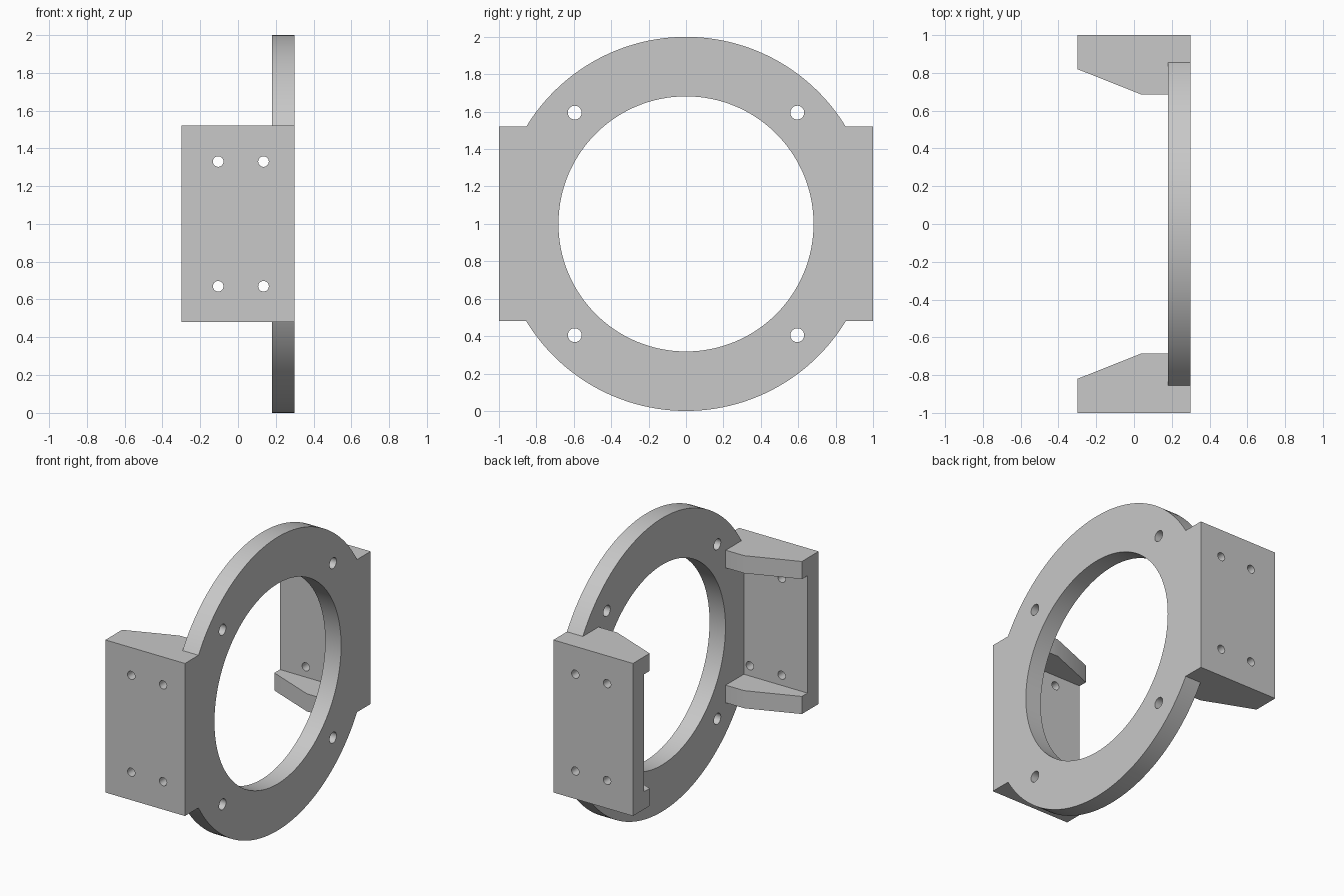
import bpy, bmesh, math
from mathutils import Matrix, Vector

cube = bpy.data.objects.get("Cube")
if cube:
    bpy.data.objects.remove(cube, do_unlink=True)

MID = 1.0                      # height of the ring centre
BACK, FACE = 0.18, 0.30        # ring plate faces along x
HALF = 0.52                    # half height of the brackets
WALL = 0.12

grey = bpy.data.materials.new("plain grey")
grey.use_nodes = True
grey.diffuse_color = (0.58, 0.58, 0.58, 1)
grey.node_tree.nodes["Principled BSDF"].inputs["Base Color"].default_value = (0.58, 0.58, 0.58, 1)


def finish(name, bm):
    bmesh.ops.recalc_face_normals(bm, faces=bm.faces)
    mesh = bpy.data.meshes.new(name)
    bm.to_mesh(mesh)
    bm.free()
    mesh.materials.append(grey)
    obj = bpy.data.objects.new(name, mesh)
    bpy.context.collection.objects.link(obj)
    return obj


def cylinder(name, axis, centre, radius, depth, sides):
    bm = bmesh.new()
    turn = Vector((0, 0, 1)).rotation_difference(Vector(axis)).to_matrix().to_4x4()
    bmesh.ops.create_cone(bm, cap_ends=True, segments=sides, radius1=radius, radius2=radius,
                          depth=depth, matrix=Matrix.Translation(centre) @ turn)
    return finish(name, bm)


def prism(name, profile, z0, z1):
    bm = bmesh.new()
    face = bm.faces.new([bm.verts.new((x, y, z0)) for x, y in profile])
    grown = bmesh.ops.extrude_face_region(bm, geom=[face])["geom"]
    bmesh.ops.translate(bm, vec=(0, 0, z1 - z0),
                        verts=[v for v in grown if isinstance(v, bmesh.types.BMVert)])
    return finish(name, bm)


def combine(target, tool, operation):
    mod = target.modifiers.new("combine", "BOOLEAN")
    mod.operation, mod.solver, mod.object = operation, "EXACT", tool
    bpy.context.view_layer.objects.active = target
    bpy.ops.object.modifier_apply(modifier=mod.name)
    bpy.data.objects.remove(tool, do_unlink=True)


# Round plate
ring = cylinder("ring_bracket", (1, 0, 0), ((BACK + FACE) / 2, 0, MID), 1.0, FACE - BACK, 160)

# Side brackets: tapered gussets above and below a drilled wall
for side in (1, -1):
    outline = [(-0.3, 1), (-0.3, 0.82), (0.04, 0.685), (FACE, 0.685), (FACE, 1)]
    bracket = prism("bracket", [(x, side * y) for x, y in outline], MID - HALF, MID + HALF)
    pocket = [(-0.5, 0.5), (BACK, 0.5), (BACK, 1 - WALL), (-0.5, 1 - WALL)]
    combine(bracket, prism("pocket", [(x, side * y) for x, y in pocket],
                           MID - HALF + WALL, MID + HALF - WALL), "DIFFERENCE")
    for x in (-0.105, 0.135):
        for dz in (-0.33, 0.33):
            combine(bracket, cylinder("bolt_hole", (0, 1, 0), (x, side * 0.95, MID + dz),
                                      0.028, 0.3, 32), "DIFFERENCE")
    combine(ring, bracket, "UNION")

# Centre bore and four mounting holes
combine(ring, cylinder("bore", (1, 0, 0), (FACE, 0, MID), 0.682, 0.6, 128), "DIFFERENCE")
for y in (-0.595, 0.595):
    for dz in (-0.595, 0.595):
        combine(ring, cylinder("mount_hole", (1, 0, 0), (FACE, y, MID + dz), 0.037, 0.6, 32),
                "DIFFERENCE")

# Smooth curved walls, sharp edges
bpy.ops.object.select_all(action="DESELECT")
ring.select_set(True)
bpy.context.view_layer.objects.active = ring
bpy.ops.object.shade_smooth_by_angle(angle=math.radians(30))
